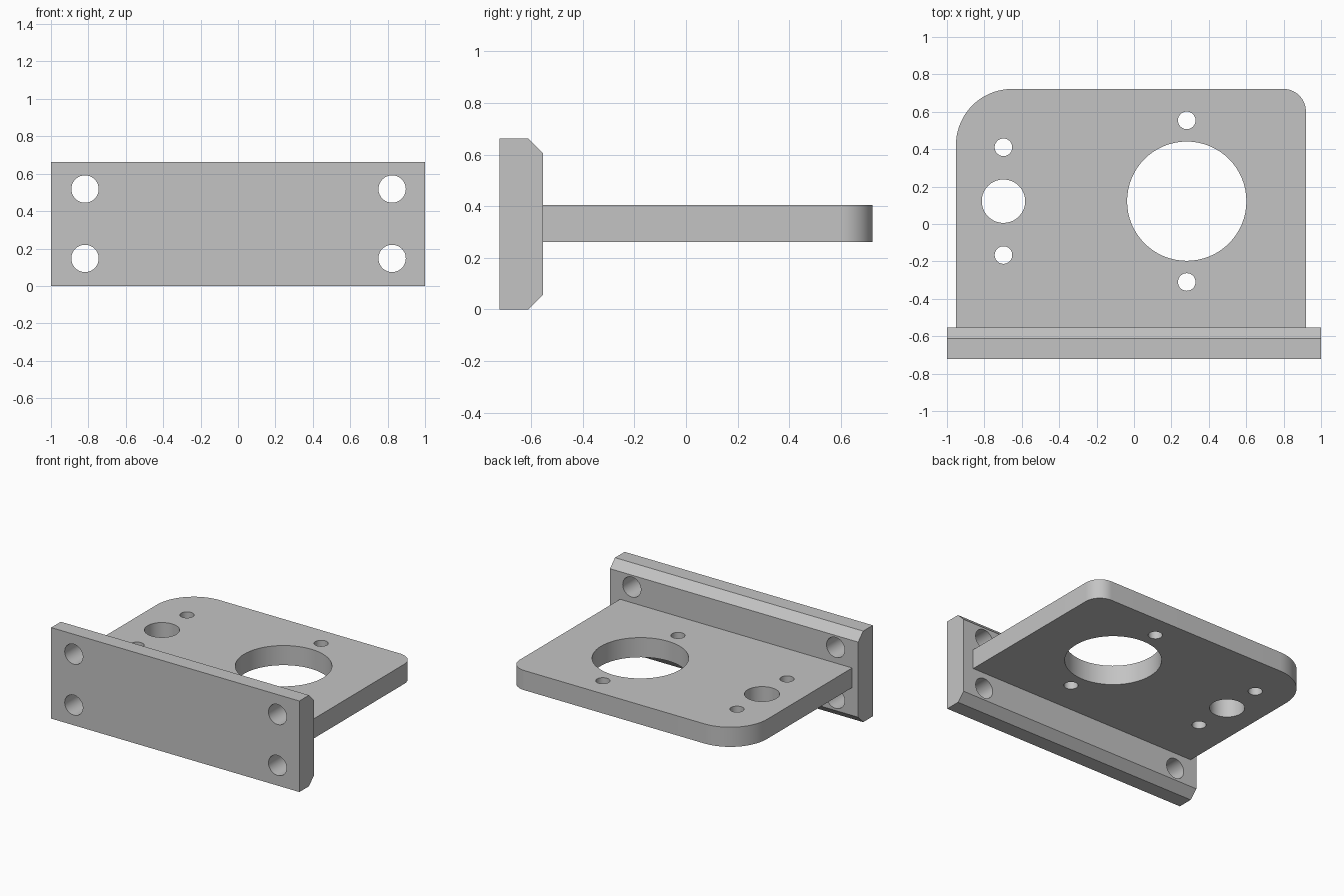
import bpy
import bmesh
from math import cos, sin, pi, radians
from mathutils import Matrix, Vector

default_cube = bpy.data.objects.get("Cube")
if default_cube:
    bpy.data.objects.remove(default_cube, do_unlink=True)

# One plain grey for the whole bracket
grey = bpy.data.materials.new("plain_grey")
grey.use_nodes = True
colour = (0.55, 0.55, 0.55, 1)
grey.diffuse_color = colour
grey.node_tree.nodes["Principled BSDF"].inputs["Base Color"].default_value = colour


def add_object(name, bm):
    bmesh.ops.recalc_face_normals(bm, faces=bm.faces)
    mesh = bpy.data.meshes.new(name)
    bm.to_mesh(mesh)
    bm.free()
    mesh.materials.append(grey)
    obj = bpy.data.objects.new(name, mesh)
    bpy.context.collection.objects.link(obj)
    return obj


def prism(name, outline, direction):
    """Extrude a closed outline along a direction."""
    bm = bmesh.new()
    face = bm.faces.new([bm.verts.new(p) for p in outline])
    result = bmesh.ops.extrude_face_region(bm, geom=[face], use_keep_orig=True)
    moved = [v for v in result["geom"] if isinstance(v, bmesh.types.BMVert)]
    bmesh.ops.translate(bm, verts=moved, vec=Vector(direction))
    return add_object(name, bm)


def drill(part, holes, axis):
    """Cut round holes, given as (centre, radius), along the y or z axis."""
    bm = bmesh.new()
    turn = Matrix.Rotation(pi / 2, 4, "X") if axis == "y" else Matrix()
    for centre, radius in holes:
        bmesh.ops.create_cone(bm, cap_ends=True, segments=64, radius1=radius,
                              radius2=radius, depth=0.5,
                              matrix=Matrix.Translation(centre) @ turn)
    cutter = add_object(part.name + "_cutter", bm)
    cutter.hide_render = True
    mod = part.modifiers.new("holes", "BOOLEAN")
    mod.operation = "DIFFERENCE"
    mod.solver = "EXACT"
    mod.object = cutter
    bpy.ops.object.select_all(action="DESELECT")
    part.select_set(True)
    bpy.context.view_layer.objects.active = part
    bpy.ops.object.modifier_apply(modifier=mod.name)
    bpy.data.objects.remove(cutter, do_unlink=True)
    bpy.ops.object.shade_smooth_by_angle(angle=radians(30))


def corner(cx, cy, radius, start, z, steps=20):
    """Quarter-circle of points, counter-clockwise."""
    angles = [start + pi / 2 * i / steps for i in range(steps + 1)]
    return [(cx + radius * cos(a), cy + radius * sin(a), z) for a in angles]


# Upright mounting plate, chamfered along its rear long edges
front, back, height, chamfer = -0.722, -0.553, 0.663, 0.058
plate = prism("mounting_plate", [
    (-1, front, 0), (-1, back - chamfer, 0), (-1, back, chamfer),
    (-1, back, height - chamfer), (-1, back - chamfer, height),
    (-1, front, height)], (2, 0, 0))
drill(plate, [((x, -0.64, z), 0.073)
              for x in (-0.818, 0.824) for z in (0.147, 0.518)], "y")

# Horizontal shelf with one large and one small rounded corner
left, right, rear, bottom = -0.952, 0.919, 0.722, 0.261
big, small = 0.3, 0.12
outline = [(left, back, bottom), (right, back, bottom)]
outline += corner(right - small, rear - small, small, 0, bottom)
outline += corner(left + big, rear - big, big, pi / 2, bottom)
shelf = prism("shelf", outline, (0, 0, 0.143))

# Each main bore has a pair of screw holes, one ahead and one behind
holes = []
for x, bore, spacing in ((0.282, 0.319, 0.432), (-0.698, 0.116, 0.288)):
    holes.append(((x, 0.122, 0.33), bore))
    holes += [((x, 0.122 + s * spacing, 0.33), 0.047) for s in (-1, 1)]
drill(shelf, holes, "z")
